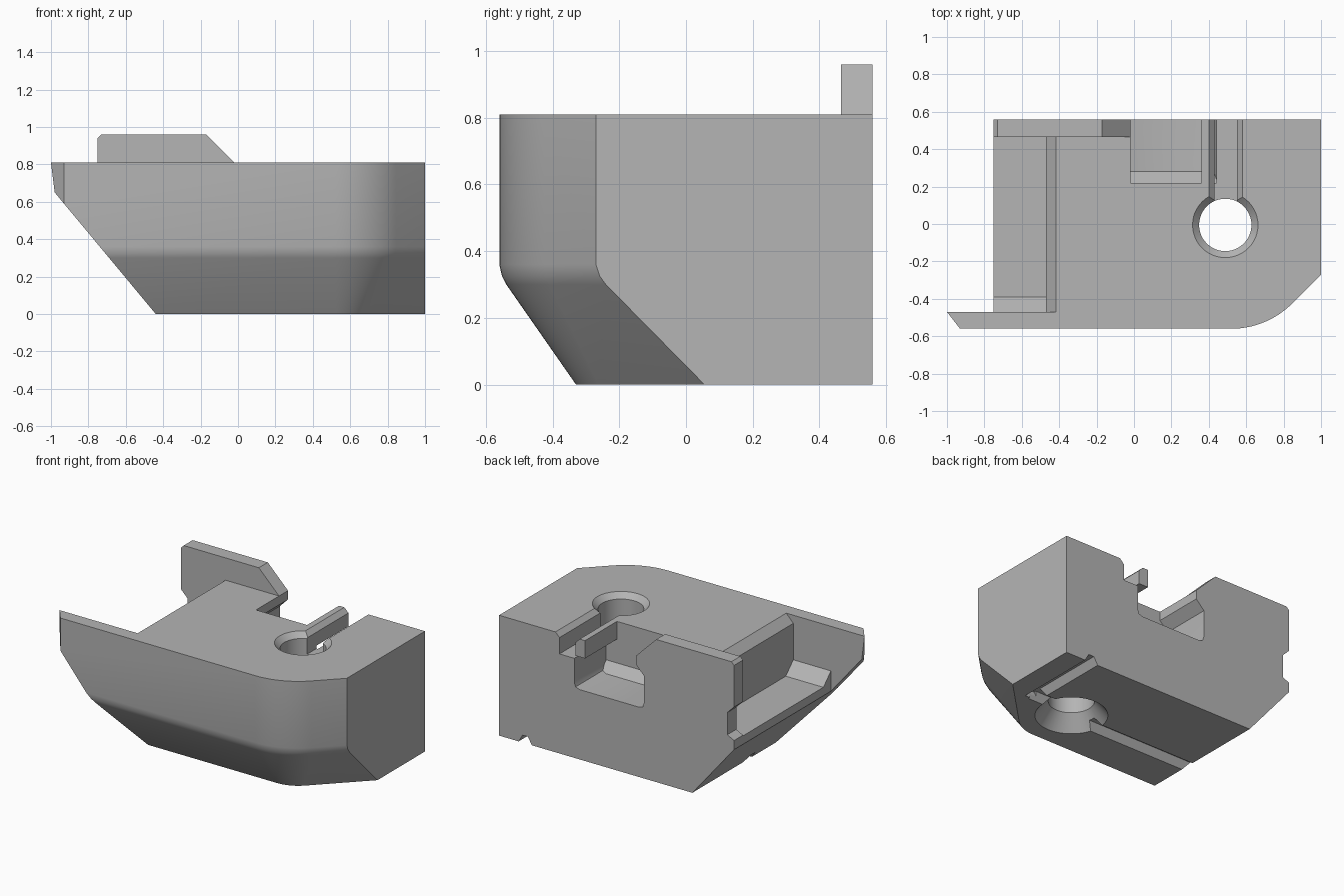
import bpy
import bmesh
import math
from mathutils import Vector

if "Cube" in bpy.data.objects:
    bpy.data.objects.remove(bpy.data.objects["Cube"], do_unlink=True)


def make_object(name, bm):
    bmesh.ops.recalc_face_normals(bm, faces=bm.faces)
    mesh = bpy.data.meshes.new(name)
    bm.to_mesh(mesh)
    bm.free()
    ob = bpy.data.objects.new(name, mesh)
    bpy.context.collection.objects.link(ob)
    return ob


def loft(name, rings):
    """Closed skin through rings that share a point count."""
    bm = bmesh.new()
    loops = [[bm.verts.new(p) for p in ring] for ring in rings]
    n = len(loops[0])
    for a, b in zip(loops, loops[1:]):
        for i in range(n):
            j = (i + 1) % n
            bm.faces.new((a[i], a[j], b[j], b[i]))
    bm.faces.new(loops[0])
    bm.faces.new(loops[-1])
    return make_object(name, bm)


def along_y(name, profile, y0, y1):
    return loft(name, [[(x, y, z) for x, z in profile] for y in (y0, y1)])


def along_x(name, profile, x0, x1):
    return loft(name, [[(x, y, z) for y, z in profile] for x in (x0, x1)])


def rect(a0, a1, b0, b1):
    return [(a0, b0), (a1, b0), (a1, b1), (a0, b1)]


def ramp_end(ob, y, z):
    """Slope the front end of a cutter up at 45 degrees from its floor."""
    bm = bmesh.new()
    bm.from_mesh(ob.data)
    geom = bm.verts[:] + bm.edges[:] + bm.faces[:]
    bmesh.ops.bisect_plane(bm, geom=geom, plane_co=(0, y, z),
                           plane_no=Vector((0, -1, -1)), clear_outer=True)
    bmesh.ops.holes_fill(bm, edges=[e for e in bm.edges if e.is_boundary], sides=0)
    bmesh.ops.recalc_face_normals(bm, faces=bm.faces)
    bm.to_mesh(ob.data)
    bm.free()
    return ob


def cut(body, cutter):
    cutter.hide_render = True
    mod = body.modifiers.new(cutter.name, 'BOOLEAN')
    mod.operation = 'DIFFERENCE'
    mod.solver = 'EXACT'
    mod.object = cutter
    bpy.context.view_layer.objects.active = body
    bpy.ops.object.modifier_apply(modifier=mod.name)
    bpy.data.objects.remove(cutter, do_unlink=True)


def outline(z, d):
    """Footprint with the front and corner sides moved inward by d."""
    pts = [(-1, 0.56), (-1, -0.47 + d), (-0.93, -0.56 + d)]
    for i in range(17):
        a = math.radians(-90 + 45 * i / 16)
        r = 0.46 - d
        pts.append((0.52 + r * math.cos(a), -0.10 + r * math.sin(a)))
    pts += [(1, -0.27 + d * math.sqrt(2)), (1, 0.56)]
    return [(x, y, z) for x, y in pts]


# Main block with rounded corner and undercut front
body = loft("bracket_body", [outline(0, 0.23), outline(0.30, 0.021),
                             outline(0.325, 0.008), outline(0.36, 0), outline(0.96, 0)])

# Sloping side and the open end behind the front fin
cut(body, along_y("slope_cut", [(-0.398, -0.05), (-0.98, 0.65), (-1, 0.81),
                                (-1.02, 1.2), (-1.5, 1.2), (-1.5, -0.05)], -1, 1))
cut(body, along_y("end_cut", rect(-1.4, -0.75, -0.1, 1.2), -0.47, 1))

# Top level, leaving the raised rear plate
cut(body, along_y("top_cut", rect(-1.4, 1.4, 0.81, 1.3), -1, 0.465))
cut(body, along_y("plate_cut", [(-0.02, 0.81), (-0.2, 0.99), (-0.2, 1.3),
                                (1.4, 1.3), (1.4, 0.81)], 0.465, 1))

# Side channel with chamfered edge and ramp
channel = along_y("channel_cut", [(-1.2, 0.43), (-0.47, 0.43), (-0.47, 0.755),
                                  (-0.37, 0.86), (-1.2, 0.86)], -0.47, 0.465)
cut(body, ramp_end(channel, -0.39, 0.43))

# Notch and corner trim on the plate end
cut(body, along_y("notch_cut", [(-0.8, 0.435), (-0.75, 0.435), (-0.70, 0.46),
                                (-0.70, 0.61), (-0.8, 0.71)], 0.45, 0.7))
cut(body, along_y("corner_cut", [(-0.8, 0.89), (-0.72, 0.97), (-0.8, 0.97)], 0.4, 0.7))

# Undercut rear pocket
pocket = along_y("pocket_cut", [(-0.02, 1.2), (-0.02, 0.75), (-0.08, 0.69),
                                (-0.08, 0.51), (-0.07, 0.48), (-0.04, 0.47),
                                (0.40, 0.47), (0.43, 0.48), (0.44, 0.51),
                                (0.44, 0.69), (0.36, 0.69), (0.36, 1.2)], 0.22, 1)
cut(body, ramp_end(pocket, 0.28, 0.47))

# Keyhole: countersunk bore with a slot to the rear
bore = []
for z, r in ((-0.05, 0.26), (0.1, 0.14), (0.775, 0.14), (0.845, 0.21)):
    bore.append([(0.488 + r * math.cos(t * math.pi / 24),
                  -0.005 + r * math.sin(t * math.pi / 24), z) for t in range(48)])
cut(body, loft("bore_cut", bore))
cut(body, along_y("slot_cut", [(0.43, 0.67), (0.43, 0.78), (0.37, 0.84),
                               (0.61, 0.84), (0.55, 0.78), (0.55, 0.67)], 0.0, 1))

# Cord grooves underneath


def groove(c):
    return [(c - 0.055, -0.01), (c + 0.055, -0.01), (c + 0.02, 0.05), (c - 0.02, 0.05)]


cut(body, along_y("rear_groove", groove(0.805), 0.0, 1))
cut(body, along_x("link_groove", groove(0.035), 0.5, 0.82))
cut(body, along_x("side_groove", groove(-0.025), -1, 0.47))

# Plain grey finish
grey = bpy.data.materials.new("plain_grey")
grey.use_nodes = True
colour = (0.46, 0.46, 0.46, 1)
grey.diffuse_color = colour
grey.node_tree.nodes["Principled BSDF"].inputs["Base Color"].default_value = colour
body.data.materials.clear()
body.data.materials.append(grey)

bpy.ops.object.select_all(action='DESELECT')
body.select_set(True)
bpy.context.view_layer.objects.active = body
bpy.ops.object.shade_smooth_by_angle(angle=math.radians(25))
